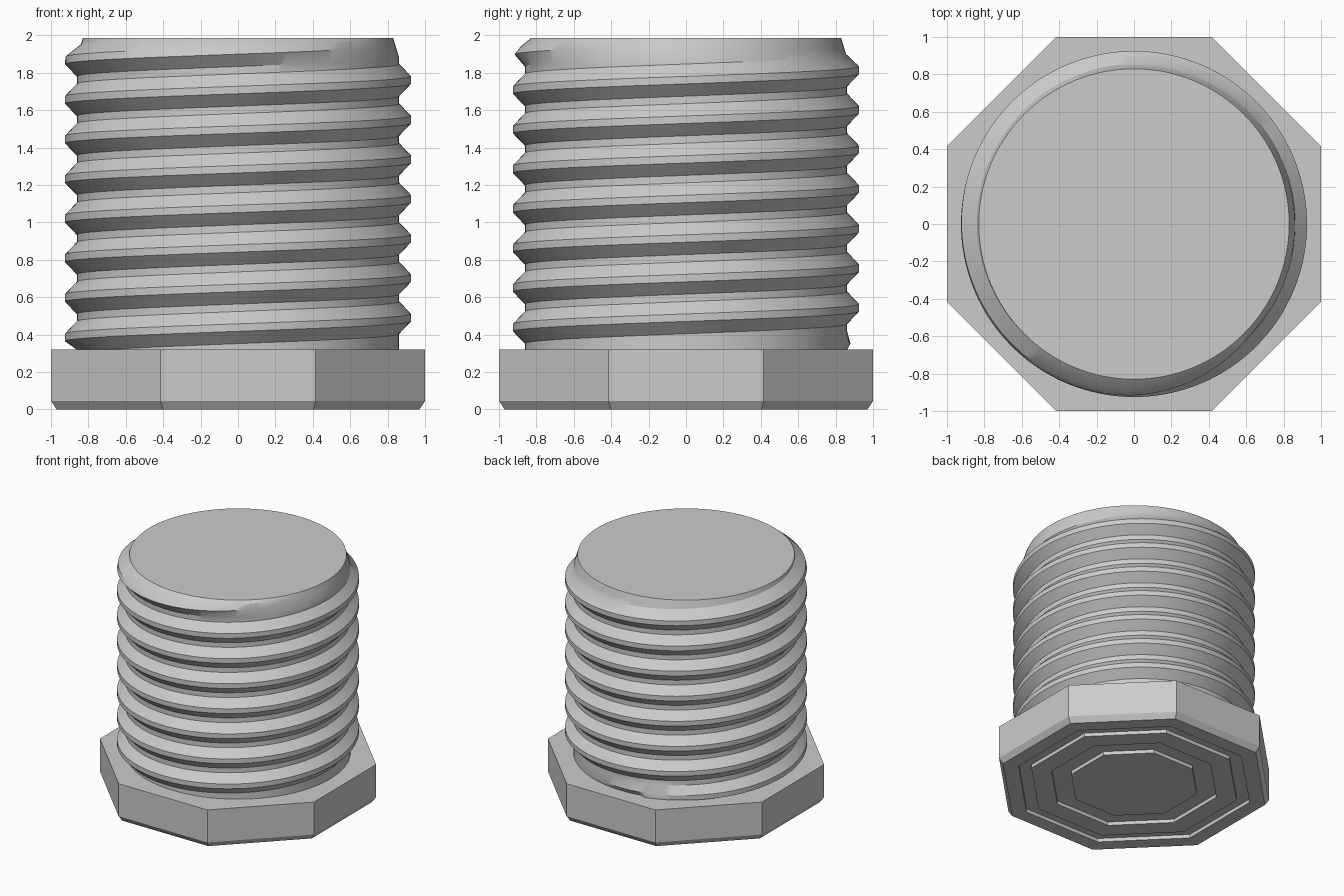
import bpy
import bmesh
from math import cos, sin, pi, tau

cube = bpy.data.objects.get("Cube")
if cube:
    bpy.data.objects.remove(cube, do_unlink=True)

metal = bpy.data.materials.new("grey_metal")
metal.use_nodes = True
GREY = (0.6, 0.6, 0.6, 1)
metal.diffuse_color = GREY
metal.node_tree.nodes["Principled BSDF"].inputs["Base Color"].default_value = GREY


def finish(name, bm, smooth):
    bmesh.ops.remove_doubles(bm, verts=bm.verts, dist=0.0005)
    bmesh.ops.holes_fill(bm, edges=[e for e in bm.edges if e.is_boundary], sides=0)
    bmesh.ops.recalc_face_normals(bm, faces=bm.faces)
    mesh = bpy.data.meshes.new(name)
    bm.to_mesh(mesh)
    bm.free()
    mesh.materials.append(metal)
    obj = bpy.data.objects.new(name, mesh)
    bpy.context.collection.objects.link(obj)
    if smooth:
        bpy.ops.object.select_all(action="DESELECT")
        obj.select_set(True)
        bpy.context.view_layer.objects.active = obj
        bpy.ops.object.shade_smooth_by_angle(angle=pi / 6)
    return obj


def skin(bm, columns):
    """Join neighbouring columns of points with quads."""
    cols = [[bm.verts.new(p) for p in col] for col in columns]
    for a, b in zip(cols, cols[1:]):
        for i in range(len(a) - 1):
            bm.faces.new((a[i], b[i], b[i + 1], a[i + 1]))


# Octagonal head: stepped underside, bevelled lower rim, flat top
DEPTH = 0.03
head_profile = [(0.465, 0), (0.465, DEPTH), (0.61, DEPTH), (0.61, 0),
                (0.76, 0), (0.76, DEPTH), (0.855, DEPTH), (0.855, 0),
                (0.97, 0), (1, 0.045), (1, 0.32)]
bm = bmesh.new()
corners = [pi / 8 + i * tau / 8 for i in range(9)]
skin(bm, [[(r / cos(pi / 8) * cos(a), r / cos(pi / 8) * sin(a), z)
           for r, z in head_profile] for a in corners])
finish("octagonal_head", bm, False)

# Threaded shank: one helical skin, faded out at both ends
BASE, TOP = 0.32, 1.985
ROOT, CREST, TIP = 0.862, 0.925, 0.83
PITCH, START = 0.2117, 0.279
STEPS = 128
tooth = [(-0.086, 0), (-0.02, 1), (0.02, 1), (0.086, 0)]


def ramp(x, lo, hi):
    t = min(1, max(0, (x - lo) / (hi - lo)))
    return t * t * (3 - 2 * t)


def shank_point(angle, turn, offset, height):
    u = turn + angle / tau
    z = min(TOP, max(BASE, START + PITCH * u + offset))
    fade = ramp(u, 0.15, 0.45) * (1 - ramp(u, 7.72, 7.95))
    root = min(ROOT, TIP + (TOP - z) * 0.3)
    r = root + (CREST - ROOT) * height * fade
    if z == BASE:
        r = ROOT
    r = min(r, TIP + (TOP - z) * 1.2)
    return (r * cos(angle), r * sin(angle), z)


bm = bmesh.new()
skin(bm, [[shank_point(i * tau / STEPS, turn, off, h)
           for turn in range(-2, 11) for off, h in tooth]
          for i in range(STEPS + 1)])
bmesh.ops.dissolve_degenerate(bm, dist=0.0005, edges=bm.edges)
finish("threaded_shank", bm, True)
